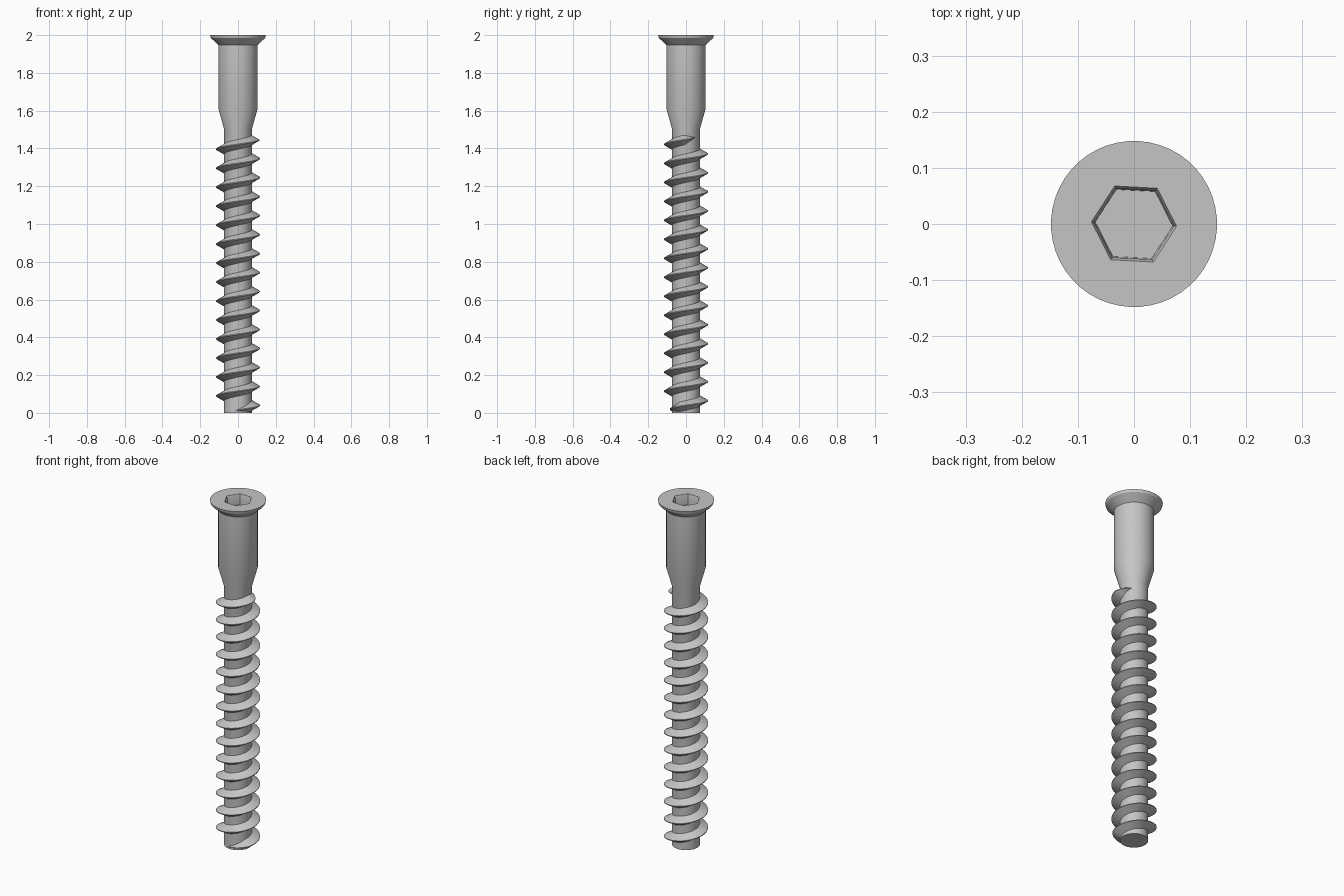
import bpy, bmesh
from math import cos, sin, pi, radians

if "Cube" in bpy.data.objects:
    bpy.data.objects.remove(bpy.data.objects["Cube"], do_unlink=True)

SEG = 48
TWIST = radians(-3)       # the hex socket sits slightly turned
CORE, CREST = 0.073, 0.114
PITCH = 0.1005

steel = bpy.data.materials.new("grey_steel")
steel.use_nodes = True
colour = (0.56, 0.56, 0.56, 1)
steel.diffuse_color = colour
steel.node_tree.nodes["Principled BSDF"].inputs["Base Color"].default_value = colour


def finish(bm, name):
    bmesh.ops.recalc_face_normals(bm, faces=bm.faces)
    mesh = bpy.data.meshes.new(name)
    bm.to_mesh(mesh)
    bm.free()
    mesh.materials.append(steel)
    obj = bpy.data.objects.new(name, mesh)
    bpy.context.collection.objects.link(obj)
    bpy.ops.object.select_all(action="DESELECT")
    obj.select_set(True)
    bpy.context.view_layer.objects.active = obj
    bpy.ops.object.shade_smooth_by_angle(angle=radians(30))
    return obj


def skin(bm, rings, closed=True):
    """Join successive rings with quads and cap both ends."""
    for a, b in zip(rings, rings[1:]):
        n = len(a)
        for i in range(n):
            j = (i + 1) % n
            bm.faces.new((a[i], a[j], b[j], b[i]))
    bm.faces.new(rings[0])
    bm.faces.new(rings[-1])


def ring(bm, radius, z, hexagonal=False):
    verts = []
    for i in range(SEG):
        a = 2 * pi * i / SEG
        r = radius
        if hexagonal:
            r *= cos(pi / 6) / cos(a % (pi / 3) - pi / 6)
        verts.append(bm.verts.new((r * cos(a + TWIST), r * sin(a + TWIST), z)))
    return verts


# Body: core, tapered neck, shank, countersunk head and hex socket in one turning
bm = bmesh.new()
outline = [(CORE, 0), (CORE, 1.5), (0.104, 1.61), (0.104, 1.948),
           (0.144, 1.985), (0.148, 2)]
rings = [ring(bm, r, z) for r, z in outline]
rings += [ring(bm, r, z, True) for r, z in [(0.076, 2), (0.071, 1.988), (0.069, 1.94)]]
skin(bm, rings)
finish(bm, "screw_body")

# Thread: a wedge section swept up a right-handed helix, fading out at both ends
bm = bmesh.new()
start, end = radians(-100), 14 * 2 * pi + radians(40)
steps = 14 * SEG
rings = []
for k in range(steps + 1):
    a = start + (end - start) * k / steps
    z = 0.0395 + PITCH * a / (2 * pi)
    fade = min(1, 0.05 + (a - start) / radians(80), 0.05 + (end - a) / radians(50))
    crest = CORE + (CREST + 0.002 - CORE) * fade
    section = [(CORE - 0.004, -0.028 * fade), (crest, -0.002),
               (crest, 0.002), (CORE - 0.004, 0.028 * fade)]
    rings.append([bm.verts.new((r * cos(a), r * sin(a), max(0, z + h)))
                  for r, h in section])
skin(bm, rings)
finish(bm, "screw_thread")
